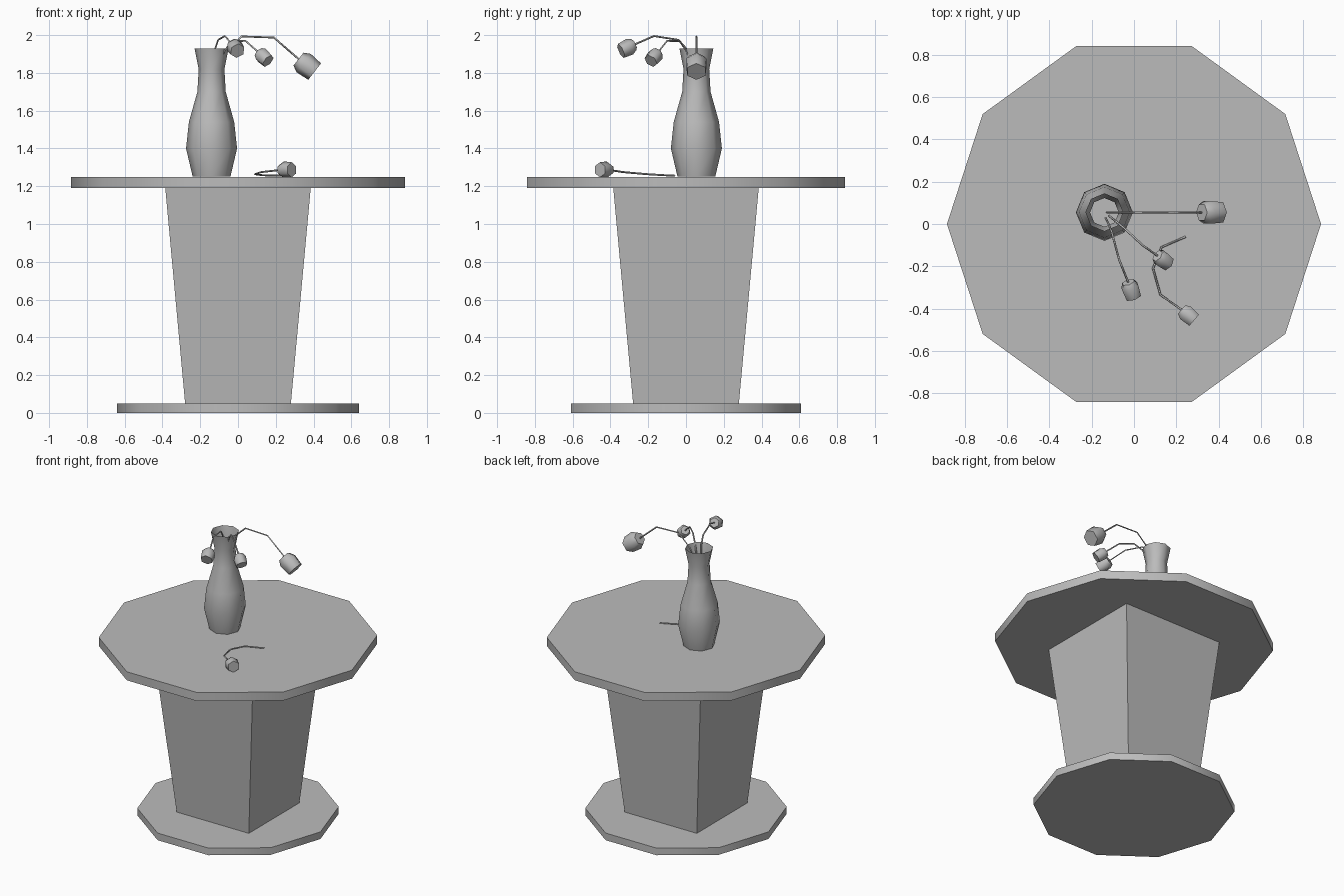
import bpy, bmesh, math
from mathutils import Vector

old = bpy.data.objects.get("Cube")
if old:
    bpy.data.objects.remove(old, do_unlink=True)

grey = bpy.data.materials.new("plain grey")
grey.use_nodes = True
COLOUR = (0.5, 0.5, 0.5, 1)
grey.diffuse_color = COLOUR
grey.node_tree.nodes["Principled BSDF"].inputs["Base Color"].default_value = COLOUR


def lathe(name, profile, sides, origin=(0, 0, 0), axis=(0, 0, 1), turn=0.0,
          cap_end=True, smooth=None):
    """Rings of (radius, distance) along an axis, joined by quads."""
    axis = Vector(axis).normalized()
    if abs(axis.z) > 0.99:
        u = Vector((1, 0, 0))
    else:
        u = (Vector((0, 0, 1)) - axis * axis.z).normalized()
    v = axis.cross(u)
    bm = bmesh.new()
    rings = []
    for r, d in profile:
        ring = []
        for i in range(sides):
            a = turn + math.tau * i / sides
            ring.append(bm.verts.new(Vector(origin) + axis * d
                                     + (u * math.cos(a) + v * math.sin(a)) * r))
        rings.append(ring)
    for low, high in zip(rings, rings[1:]):
        for i in range(sides):
            j = (i + 1) % sides
            bm.faces.new((low[i], low[j], high[j], high[i]))
    bm.faces.new(rings[0][::-1])
    if cap_end:
        bm.faces.new(rings[-1])
    mesh = bpy.data.meshes.new(name)
    bm.to_mesh(mesh)
    bm.free()
    mesh.materials.append(grey)
    obj = bpy.data.objects.new(name, mesh)
    bpy.context.collection.objects.link(obj)
    if smooth:
        bpy.ops.object.select_all(action='DESELECT')
        obj.select_set(True)
        bpy.context.view_layer.objects.active = obj
        bpy.ops.object.shade_smooth_by_angle(angle=math.radians(smooth))
    return obj


def stem(name, points):
    """Thin round stem following a bent path."""
    curve = bpy.data.curves.new(name, 'CURVE')
    curve.dimensions = '3D'
    curve.bevel_depth = 0.005
    curve.bevel_resolution = 0
    curve.use_fill_caps = True
    line = curve.splines.new('POLY')
    line.points.add(len(points) - 1)
    for p, co in zip(line.points, points):
        p.co = (*co, 1)
    curve.materials.append(grey)
    obj = bpy.data.objects.new(name, curve)
    bpy.context.collection.objects.link(obj)


def flower(name, points, centre, direction, size):
    """Six-sided bud on the end of a stem."""
    axis = Vector(direction).normalized()
    start = Vector(centre) - axis * size * 0.5
    stem(name + "_stem", points + [tuple(start + axis * 0.01)])
    bud = [(0.40, 0), (0.57, 0.32), (0.51, 1)]
    lathe(name + "_bud", [(r * size, d * size) for r, d in bud], 6,
          start, axis, smooth=62)


# Table: ten-sided foot and top, tapered square pedestal
lathe("table_foot", [(0.64, 0), (0.64, 0.05)], 10, smooth=40)
lathe("table_top", [(0.885, 1.19), (0.885, 1.25)], 10, smooth=40)
root2 = math.sqrt(2)
lathe("pedestal", [(0.28 * root2, 0.05), (0.385 * root2, 1.19)], 4,
      turn=math.pi / 4)

# Open eight-sided vase
lathe("vase",
      [(0.10, 1.251), (0.135, 1.40), (0.12, 1.54), (0.075, 1.70),
       (0.068, 1.82), (0.09, 1.93)],
      8, origin=(-0.14, 0.055, 0), cap_end=False, smooth=60)

# Three flowers in the vase
flower("large_flower",
       [(-0.13, 0.055, 1.80), (-0.07, 0.055, 1.91), (0.02, 0.055, 1.993),
        (0.19, 0.055, 1.987)],
       (0.363, 0.055, 1.84), (0.8, 0, -0.62), 0.108)
flower("front_flower",
       [(-0.135, 0.03, 1.80), (-0.12, 0.0, 1.93), (-0.105, -0.04, 1.975),
        (-0.07, -0.17, 1.995)],
       (-0.015, -0.31, 1.933), (0.3, -0.85, -0.4), 0.08)
flower("middle_flower",
       [(-0.12, 0.04, 1.80), (-0.07, 0.0, 1.92), (-0.03, -0.035, 1.968),
        (0.04, -0.10, 1.97)],
       (0.135, -0.168, 1.885), (0.6, -0.45, -0.55), 0.075)

# Flower lying on the table
flower("fallen_flower",
       [(0.245, -0.06, 1.256), (0.13, -0.11, 1.258), (0.09, -0.21, 1.264),
        (0.125, -0.335, 1.275)],
       (0.255, -0.43, 1.287), (0.72, -0.62, 0), 0.078)
